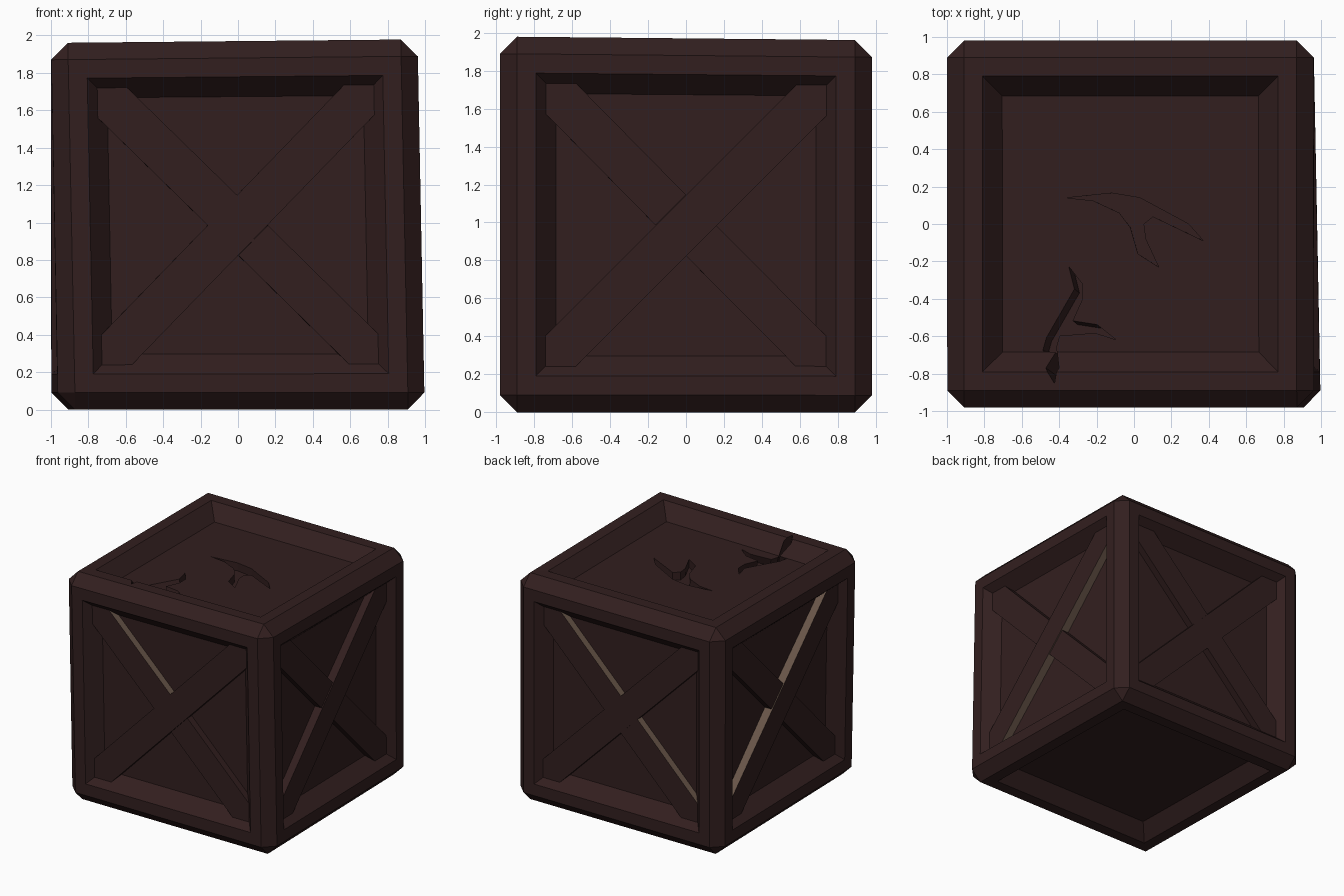
import bpy, bmesh, math
from mathutils import Matrix, Vector

if "Cube" in bpy.data.objects:
    bpy.data.objects.remove(bpy.data.objects["Cube"])

H = 0.98                    # half width of the crate
CENTRE = Vector((-0.02, 0, H))


def material(name, rgb):
    m = bpy.data.materials.new(name)
    m.diffuse_color = (*rgb, 1)
    m.use_nodes = True
    m.node_tree.nodes["Principled BSDF"].inputs["Base Color"].default_value = m.diffuse_color
    return m


WOOD = material("dark brown wood", (0.032, 0.0135, 0.0135))
TAN = material("tan worn edge", (0.14, 0.092, 0.066))


def warp(co):
    """Slight lopsidedness: lower front edge pushed sideways, one top corner raised."""
    p = co + CENTRE
    front, low, right = 0.5 - p.y / (2 * H), 1 - p.z / (2 * H), 0.5 + co.x / (2 * H)
    return Vector((p.x + 0.04 * front * low, p.y, p.z + 0.02 * front * (1 - low) * right))


def finish(bm, name):
    for v in bm.verts:
        v.co = warp(v.co)
    bmesh.ops.recalc_face_normals(bm, faces=bm.faces)
    me = bpy.data.meshes.new(name)
    bm.to_mesh(me)
    bm.free()
    me.materials.append(WOOD)
    me.materials.append(TAN)
    ob = bpy.data.objects.new(name, me)
    bpy.context.collection.objects.link(ob)
    return ob


def prism(bm, outline, w0, w1, shift=(0, 0), tan_side=None):
    """Extrude an outline from w0 to w1; one side may be tan."""
    a = [bm.verts.new((x + shift[0], y + shift[1], w0)) for x, y in outline]
    b = [bm.verts.new((x, y, w1)) for x, y in outline]
    bm.faces.new(a[::-1])
    bm.faces.new(b)
    n = len(a)
    for i in range(n):
        f = bm.faces.new((a[i], a[(i + 1) % n], b[(i + 1) % n], b[i]))
        f.material_index = 1 if i == tan_side else 0


# Crate body: chamfered cube with a sunken panel on each side
bm = bmesh.new()
bmesh.ops.create_cube(bm, size=2 * H)
bmesh.ops.bevel(bm, geom=bm.edges[:], offset=0.09, segments=1, affect='EDGES')
big = [f for f in bm.faces if f.calc_area() > 1]
bmesh.ops.inset_individual(bm, faces=big, thickness=0.10, use_even_offset=True)
bmesh.ops.inset_individual(bm, faces=big, thickness=0.105, depth=-0.12, use_even_offset=True)
crate = finish(bm, "crate_body")

# Cracks gouged into the top
crack_middle = [(-.36, .14), (-.22, .125), (-.08, .06), (-.02, -.02), (.02, -.16), (.13, -.23),
                (.06, -.08), (.05, 0), (.10, .04), (.37, -.09), (.29, 0), (.03, .14), (-.12, .165)]
crack_front = [(-.36, -.22), (-.33, -.34), (-.48, -.60), (-.50, -.67), (-.43, -.68), (-.445, -.79),
               (-.39, -.88), (-.375, -.79), (-.43, -.66), (-.41, -.59), (-.22, -.575), (-.11, -.61),
               (-.21, -.53), (-.34, -.51), (-.29, -.40), (-.29, -.31)]
for name, outline, shift in (("middle_crack", crack_middle, (0, 0)),
                             ("front_crack", crack_front, (0.09, -0.07))):
    bm = bmesh.new()
    # sloping cutters are slid back so the outline fits at panel level
    prism(bm, [(x + 0.02 - 0.6 * shift[0], y - 0.6 * shift[1]) for x, y in outline],
          H - 0.19, H + 0.05, shift)
    cutter = finish(bm, name + "_cutter")
    cutter.hide_render = True
    mod = crate.modifiers.new(name, 'BOOLEAN')
    mod.operation, mod.solver, mod.object = 'DIFFERENCE', 'EXACT', cutter
    bpy.context.view_layer.objects.active = crate
    bpy.ops.object.modifier_apply(modifier=name)
    bpy.data.objects.remove(cutter)

# Cross braces: one full diagonal and two halves butting against it
T, C = 0.75, 0.16
rising = [(-T, -T), (C - T, -T), (T, T - C), (T, T), (T - C, T), (-T, C - T)]
upper = [(-T, T), (-T, T - C), (-C, 0), (0, C), (C - T, T)]
lower = [(-x, -y) for x, y in upper]
# side: (turns, tan edge of the rising brace, of the upper half, of the lower half)
sides = {"front": (0, None, 3, None), "right": (1, 1, None, None),
         "back": (2, None, 3, 1), "left": (3, 4, None, None)}
for side, (turns, *tans) in sides.items():
    turn = Matrix.Rotation(turns * math.pi / 2, 3, 'Z') @ Matrix.Rotation(math.pi / 2, 3, 'X')
    parts = zip(("rising_brace", "upper_half_brace", "lower_half_brace"),
                (rising, upper, lower), tans, (0.056, 0.06, 0.06))
    for part, outline, tan, depth in parts:
        bm = bmesh.new()
        prism(bm, outline, H - 0.13, H - depth, tan_side=tan)
        bmesh.ops.transform(bm, matrix=turn.to_4x4(), verts=bm.verts)
        finish(bm, f"{side}_{part}")
